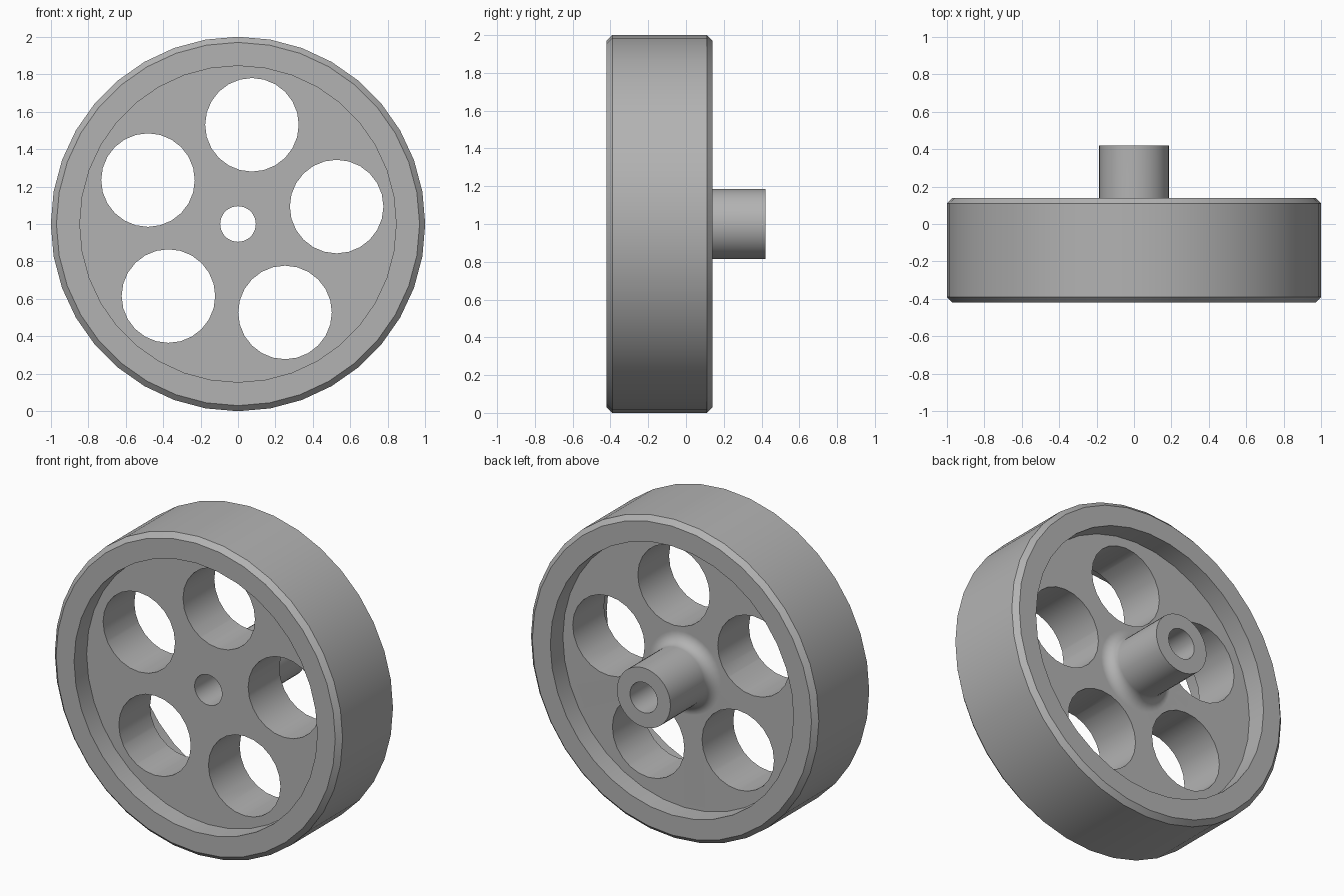
import bpy
from math import sin, cos, pi, radians

if "Cube" in bpy.data.objects:
    bpy.data.objects.remove(bpy.data.objects["Cube"])

import bmesh
from mathutils import Vector

AXIS_Z = 1.0
FRONT, BACK, HUB_END = -0.42, 0.14, 0.42
RECESS, CHAMFER, FILLET = 0.125, 0.03, 0.07
RIM, INNER, HUB, BORE = 1.0, 0.845, 0.186, 0.095

grey = bpy.data.materials.new("plain grey")
grey.use_nodes = True
colour = (0.45, 0.45, 0.45, 1)
grey.diffuse_color = colour
grey.node_tree.nodes["Principled BSDF"].inputs["Base Color"].default_value = colour


def revolve(name, profile, sides):
    """Spin a closed (radius, y) profile around the wheel axle."""
    bm = bmesh.new()
    rings = []
    for i in range(sides):
        a = 2 * pi * i / sides
        rings.append([bm.verts.new((r * cos(a), y, AXIS_Z + r * sin(a)))
                      for r, y in profile])
    n = len(profile)
    for i in range(sides):
        this, following = rings[i], rings[(i + 1) % sides]
        for j in range(n):
            k = (j + 1) % n
            bm.faces.new((this[j], this[k], following[k], following[j]))
    bmesh.ops.recalc_face_normals(bm, faces=bm.faces)
    mesh = bpy.data.meshes.new(name)
    bm.to_mesh(mesh)
    bm.free()
    obj = bpy.data.objects.new(name, mesh)
    bpy.context.collection.objects.link(obj)
    mesh.materials.append(grey)
    return obj


# Wheel section: bore, front recess, chamfered rim, back recess, hub fillet
back_floor = BACK - RECESS
fillet = [(HUB + FILLET * (1 - sin(t)), back_floor + FILLET * (1 - cos(t)))
          for t in (radians(15 * i) for i in range(7))]
profile = [
    (BORE, FRONT + RECESS), (INNER, FRONT + RECESS), (INNER, FRONT),
    (RIM - CHAMFER, FRONT), (RIM, FRONT + CHAMFER),
    (RIM, BACK - CHAMFER), (RIM - CHAMFER, BACK),
    (INNER, BACK), (INNER, back_floor),
    *fillet,
    (HUB, HUB_END), (BORE, HUB_END),
]
wheel = revolve("wheel", profile, 36)

# Five round lightening holes through the web
bm = bmesh.new()
for i in range(5):
    a = radians(10 + 72 * i)
    made = bmesh.ops.create_cone(bm, cap_ends=True, segments=24,
                                 radius1=0.25, radius2=0.25, depth=0.7)
    bmesh.ops.rotate(bm, verts=made["verts"], matrix=(
        Vector((0, 0, 1)).rotation_difference(Vector((0, 1, 0))).to_matrix()))
    bmesh.ops.translate(bm, verts=made["verts"], vec=(
        0.535 * cos(a), -0.14, AXIS_Z + 0.535 * sin(a)))
cutter_mesh = bpy.data.meshes.new("hole_cutter")
bm.to_mesh(cutter_mesh)
bm.free()
cutter_mesh.materials.append(grey)
cutter = bpy.data.objects.new("hole_cutter", cutter_mesh)
cutter.hide_render = True
bpy.context.collection.objects.link(cutter)

bpy.ops.object.select_all(action="DESELECT")
wheel.select_set(True)
bpy.context.view_layer.objects.active = wheel
cut = wheel.modifiers.new("holes", "BOOLEAN")
cut.operation = "DIFFERENCE"
cut.solver = "EXACT"
cut.object = cutter
bpy.ops.object.modifier_apply(modifier=cut.name)
bpy.data.objects.remove(cutter)

# Smooth curved walls, crisp rims
bpy.ops.object.shade_smooth_by_angle(angle=radians(30))
weighted = wheel.modifiers.new("weighted normals", "WEIGHTED_NORMAL")
weighted.keep_sharp = True
